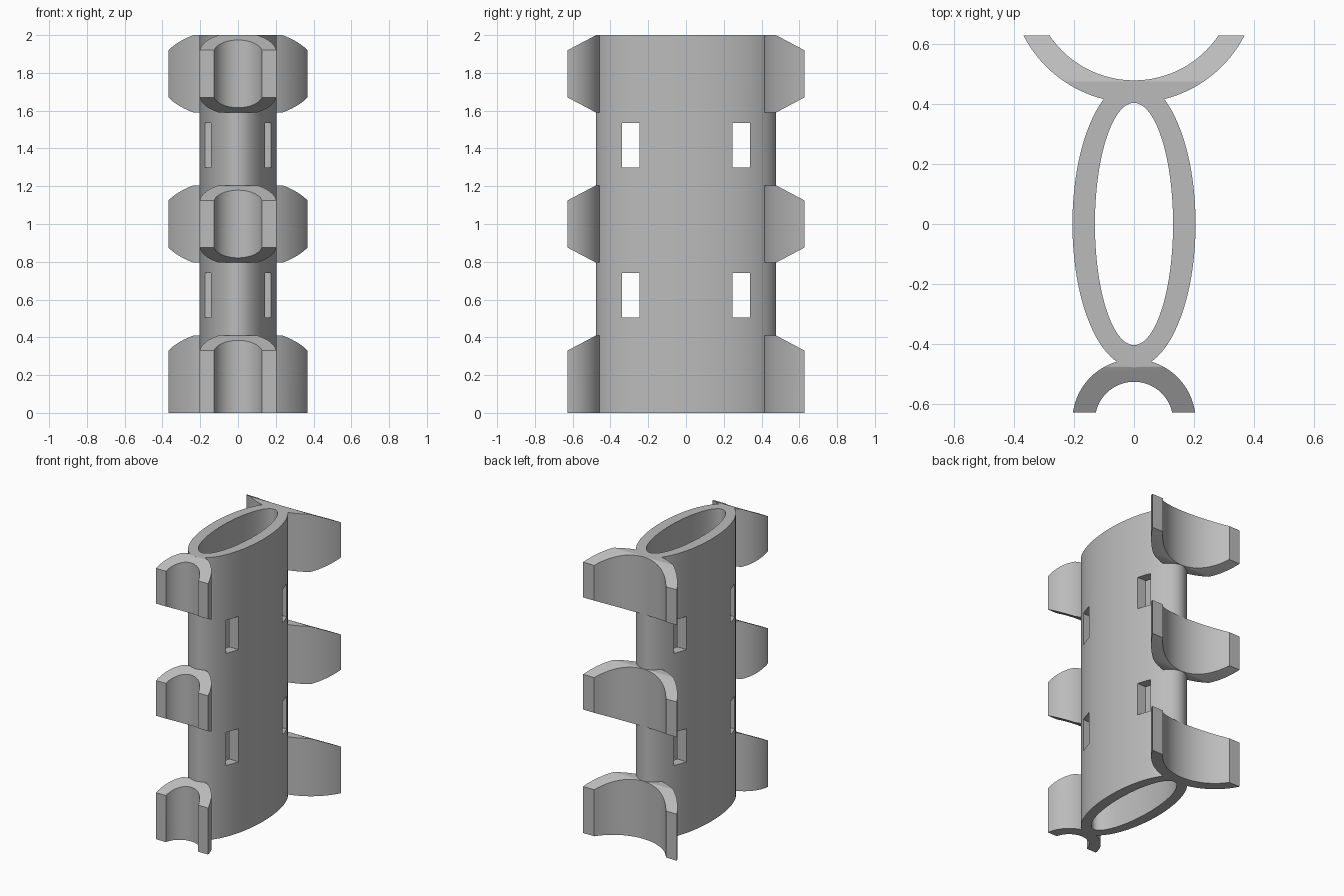
import bpy, bmesh, math
from mathutils import Vector

cube = bpy.data.objects.get("Cube")
if cube:
    bpy.data.objects.remove(cube, do_unlink=True)

HEIGHT = 2.0
DEPTH = 0.627        # half depth of the whole part
CREASE = 0.476       # distance from the centre where the end slopes begin
SLOPE = 0.08         # drop of each slope at the open end

grey = bpy.data.materials.new("plain_grey")
grey.use_nodes = True
grey.diffuse_color = (0.5, 0.5, 0.5, 1)
grey.node_tree.nodes["Principled BSDF"].inputs["Base Color"].default_value = (0.5, 0.5, 0.5, 1)


def prism(name, outline, direction):
    """Extrude a closed outline along a direction."""
    bm = bmesh.new()
    face = bm.faces.new([bm.verts.new(p) for p in outline])
    new = bmesh.ops.extrude_face_region(bm, geom=[face], use_keep_orig=True)["geom"]
    bmesh.ops.translate(bm, verts=[v for v in new if isinstance(v, bmesh.types.BMVert)],
                        vec=Vector(direction))
    bmesh.ops.recalc_face_normals(bm, faces=bm.faces)
    mesh = bpy.data.meshes.new(name)
    bm.to_mesh(mesh)
    bm.free()
    mesh.materials.append(grey)
    obj = bpy.data.objects.new(name, mesh)
    bpy.context.collection.objects.link(obj)
    return obj


def cut(obj, cutter, operation="DIFFERENCE"):
    """Apply a boolean and discard the cutter."""
    mod = obj.modifiers.new("cut", "BOOLEAN")
    mod.operation, mod.solver, mod.object = operation, "EXACT", cutter
    bpy.context.view_layer.update()
    result = bpy.data.meshes.new_from_object(obj.evaluated_get(bpy.context.evaluated_depsgraph_get()))
    obj.modifiers.clear()
    obj.data = result
    bpy.data.objects.remove(cutter, do_unlink=True)


def smooth(obj):
    bpy.ops.object.select_all(action="DESELECT")
    obj.select_set(True)
    bpy.context.view_layer.objects.active = obj
    bpy.ops.object.shade_smooth_by_angle(angle=math.radians(30))


def ellipse(rx, ry, z, steps=96):
    return [(rx * math.cos(math.tau * i / steps), ry * math.sin(math.tau * i / steps), z)
            for i in range(steps)]


def arc(radius, centre, side, z, steps=64):
    """Half circle bulging towards the tube."""
    return [(radius * math.cos(math.pi * i / steps),
             side * (centre - radius * math.sin(math.pi * i / steps)), z)
            for i in range(steps + 1)]


# Oval tube
tube = prism("oval_tube", ellipse(0.205, 0.477, 0), (0, 0, HEIGHT))
cut(tube, prism("bore", ellipse(0.13, 0.403, -0.1), (0, 0, HEIGHT + 0.2)))

# Tie slots, straight through both walls
for z0, z1 in ((0.505, 0.74), (1.3, 1.535)):
    for y in (-0.293, 0.293):
        a, b = y - 0.047, y + 0.047
        cut(tube, prism("slot", [(-0.5, a, z0), (-0.5, b, z0), (-0.5, b, z1), (-0.5, a, z1)], (1, 0, 0)))
smooth(tube)


def cradle(name, side, centre, inner, outer, z0, z1):
    """Curved saddle, trimmed to a side profile with sloping ends."""
    outline = arc(outer, centre, side, z0 - 0.1) + arc(inner, centre, side, z0 - 0.1)[::-1]
    obj = prism(name, outline, (0, 0, z1 - z0 + 0.2))
    low = z0 + SLOPE if z0 > 0 else 0
    profile = [(0.3, z0), (CREASE, z0), (DEPTH, low), (DEPTH, z1 - SLOPE), (CREASE, z1), (0.3, z1)]
    cut(obj, prism("trim", [(-0.6, side * y, z) for y, z in profile], (1.2, 0, 0)), "INTERSECT")
    smooth(obj)


# Small cradles in front, wide cradles behind
for level, z0, z1 in (("lower", 0, 0.41), ("middle", 0.795, 1.205), ("upper", 1.59, HEIGHT)):
    cradle(level + "_front_cradle", -1, 0.655, 0.13, 0.205, z0, z1)
    cradle(level + "_back_cradle", 1, 0.817, 0.339, 0.414, z0, z1)
